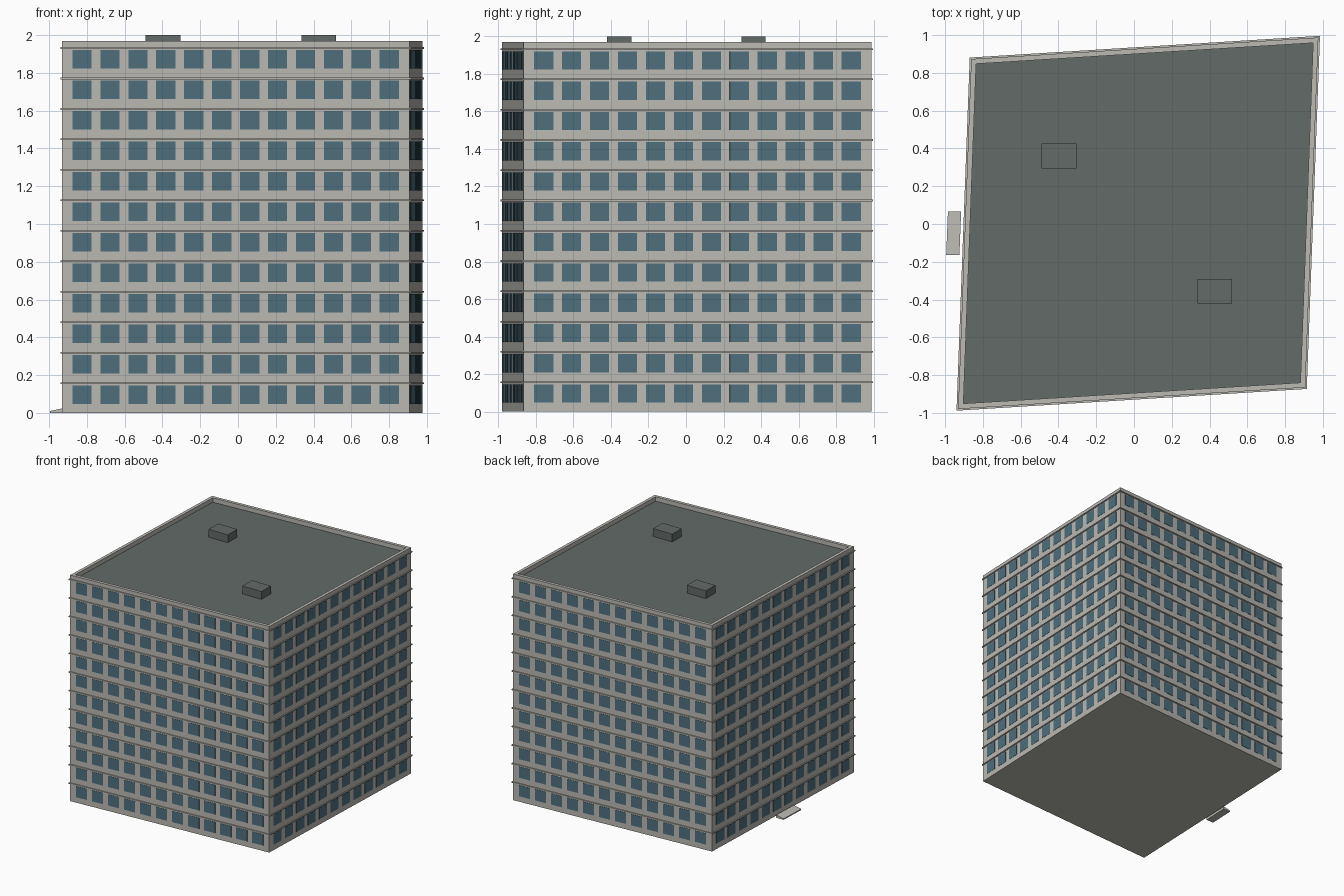
import bpy
import bmesh
from mathutils import Vector

if "Cube" in bpy.data.objects:
    bpy.data.objects.remove(bpy.data.objects["Cube"], do_unlink=True)

# Slightly skewed footprint: s runs along the front, t along the side, both -1..1
CENTRE = Vector((0.0225, 0.004, 0))
U = Vector((0.9275, 0.0575, 0))
V = Vector((0.035, 0.935, 0))
FLOORS, COLUMNS = 12, 12
FLOOR_H = 0.1614
WALL, INNER = 0.991, 0.962
ROOF_Z, TOP_Z = 1.932, 1.97


def skew(s, t, z):
    return CENTRE + s * U + t * V + Vector((0, 0, z))


def straight(x, y, z):
    return Vector((x, y, z))


def material(name, rgb):
    m = bpy.data.materials.new(name)
    m.use_nodes = True
    m.diffuse_color = (*rgb, 1)
    m.node_tree.nodes["Principled BSDF"].inputs["Base Color"].default_value = (*rgb, 1)
    return m


concrete = material("pale concrete", (0.50, 0.49, 0.455))
glass = material("blue grey glass", (0.077, 0.16, 0.205))
roofing = material("dark grey green roofing", (0.125, 0.147, 0.136))


def finish(name, bm, mat):
    bmesh.ops.recalc_face_normals(bm, faces=bm.faces)
    mesh = bpy.data.meshes.new(name)
    bm.to_mesh(mesh)
    bm.free()
    mesh.materials.append(mat)
    obj = bpy.data.objects.new(name, mesh)
    bpy.context.collection.objects.link(obj)
    return obj


def add_box(bm, a, b, place=skew):
    """Box between opposite corners a and b, mapped by place."""
    cube = bmesh.ops.create_cube(bm, size=1)
    for v in cube["verts"]:
        v.co = place(*[(p + q) / 2 + c * (q - p) for p, q, c in zip(a, b, v.co)])
    return cube["verts"]


def add_ring(bm, outer, inner, z0, z1):
    """Closed band that follows the footprint."""
    corners = [(-1, -1), (1, -1), (1, 1), (-1, 1)]
    profile = [(outer, z0), (outer, z1), (inner, z1), (inner, z0)]
    loops = [[bm.verts.new(skew(s * r, t * r, z)) for s, t in corners]
             for r, z in profile]
    for i in range(4):
        for j in range(4):
            k, n = (i + 1) % 4, (j + 1) % 4
            bm.faces.new((loops[i][j], loops[i][n], loops[k][n], loops[k][j]))


# Main block
bm = bmesh.new()
add_box(bm, (-WALL, -WALL, 0), (WALL, WALL, ROOF_Z - 0.005))
finish("building_walls", bm, concrete)

# Roof surface and the parapet around it
bm = bmesh.new()
add_box(bm, (-INNER, -INNER, ROOF_Z - 0.005), (INNER, INNER, ROOF_Z))
finish("roof_deck", bm, roofing)
bm = bmesh.new()
add_ring(bm, WALL, INNER, ROOF_Z - 0.005, TOP_Z)
finish("parapet", bm, concrete)

# Thin ledge at every floor line
bm = bmesh.new()
for floor in range(1, FLOORS + 1):
    z = floor * FLOOR_H
    add_ring(bm, 1.0, WALL - 0.01, z - 0.009, z)
finish("floor_ledges", bm, concrete)

# Window grid, repeated on all four sides
sides = {
    "front": lambda a, d, z: skew(a, -d, z),
    "left": lambda a, d, z: skew(d, a, z),
    "back": lambda a, d, z: skew(-a, d, z),
    "right": lambda a, d, z: skew(-d, -a, z),
}
for side, place in sides.items():
    bm = bmesh.new()
    for floor in range(FLOORS):
        z = floor * FLOOR_H + 0.048
        for col in range(COLUMNS):
            a = 0.877 * (2 * col / (COLUMNS - 1) - 1)
            add_box(bm, (a - 0.055, WALL - 0.002, z),
                    (a + 0.055, WALL + 0.002, z + 0.097), place)
    finish(side + "_windows", bm, glass)

# Two rooftop housings
for name, x, y in (("rear", -0.397, 0.36), ("front", 0.428, -0.355)):
    bm = bmesh.new()
    add_box(bm, (x - 0.092, y - 0.065, ROOF_Z - 0.002),
            (x + 0.092, y + 0.065, 2.0), straight)
    finish(name + "_roof_housing", bm, roofing)

# Low sloping entrance ramp beside the wall
bm = bmesh.new()


def ramp(x, y, z):
    return Vector((x + 0.04 * y, y, z * (1 if x > -0.95 else 0.4)))


add_box(bm, (-0.988, -0.165, 0), (-0.918, 0.065, 0.025), ramp)
finish("entrance_ramp", bm, concrete)
